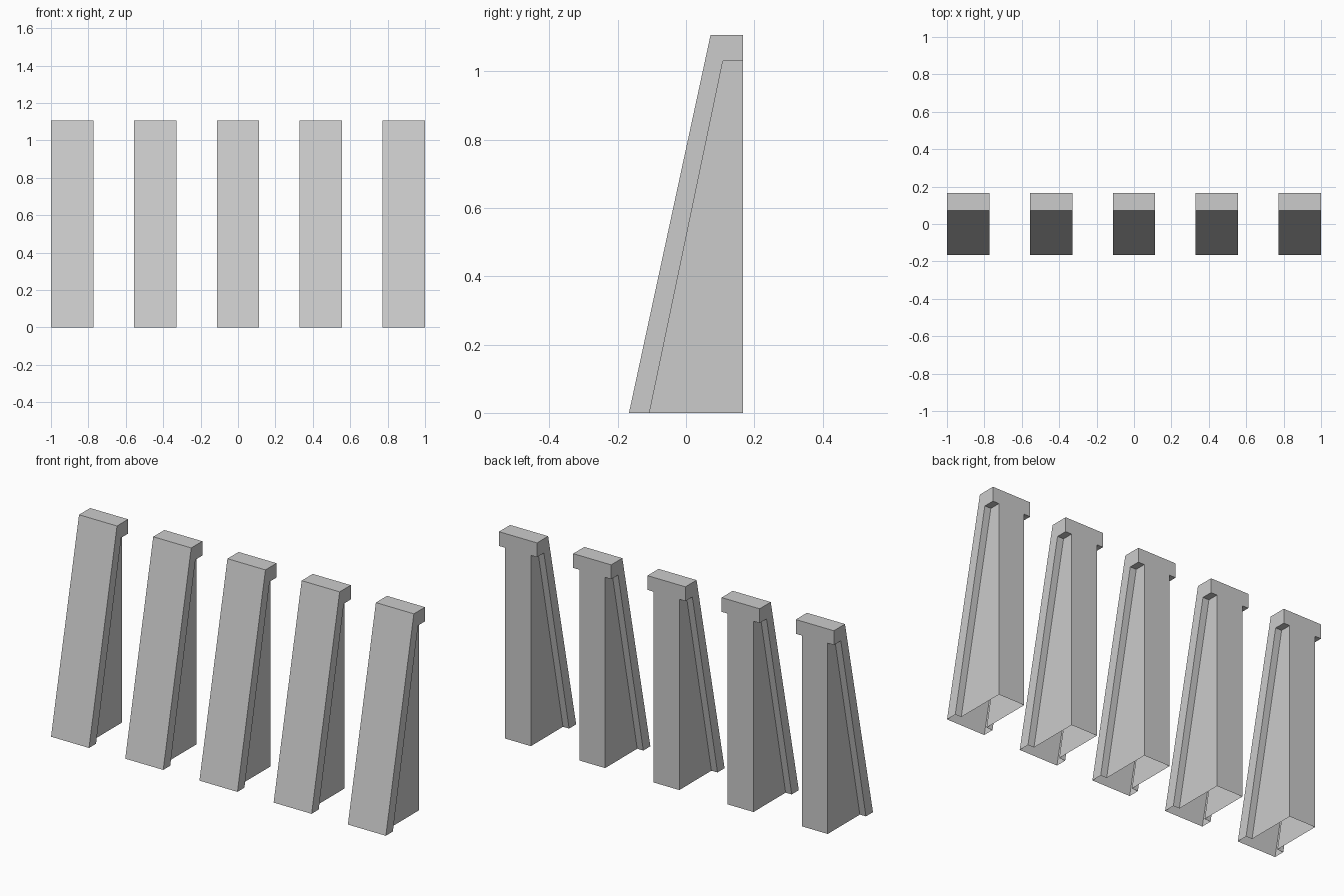
import bpy
import bmesh

if "Cube" in bpy.data.objects:
    bpy.data.objects.remove(bpy.data.objects["Cube"])

WIDTH = 0.227      # full width of the sloped flange and cap
WEB = 0.154        # width of the narrower body behind it
SPACING = 0.4433

# Side profile (y, z): sloped flange bending into the top cap
FLANGE = [(-0.167, 0), (-0.107, 0), (0.108, 1.03), (0.167, 1.03), (0.167, 1.107), (0.072, 1.107)]
# Body profile, sharing the flange's inner edge
BODY = [(-0.107, 0), (0.108, 1.03), (0.167, 1.03), (0.167, 0)]


def buttress_mesh():
    bm = bmesh.new()

    def ring(profile, x):
        return [bm.verts.new((x, y, z)) for y, z in profile]

    sides = [(ring(FLANGE, s * WIDTH / 2), ring(BODY, s * WEB / 2)) for s in (-1, 1)]

    # Side walls and the ledges between flange and body
    for f, b in sides:
        bm.faces.new(f)
        bm.faces.new(b)
        bm.faces.new((f[1], f[2], b[1], b[0]))
        bm.faces.new((f[2], f[3], b[2], b[1]))

    # Sloped front, cap top and T-shaped back; the base stays open
    (lf, lb), (rf, rb) = sides
    bm.faces.new((lf[0], rf[0], rf[5], lf[5]))
    bm.faces.new((lf[5], rf[5], rf[4], lf[4]))
    bm.faces.new((lf[4], rf[4], rf[3], rb[2], rb[3], lb[3], lb[2], lf[3]))

    bmesh.ops.recalc_face_normals(bm, faces=bm.faces)
    mesh = bpy.data.meshes.new("buttress")
    bm.to_mesh(mesh)
    bm.free()
    return mesh


# Row of five identical buttresses
mesh = buttress_mesh()
for i in range(5):
    obj = bpy.data.objects.new(f"buttress_{i + 1}", mesh)
    obj.location.x = (i - 2) * SPACING
    bpy.context.collection.objects.link(obj)
